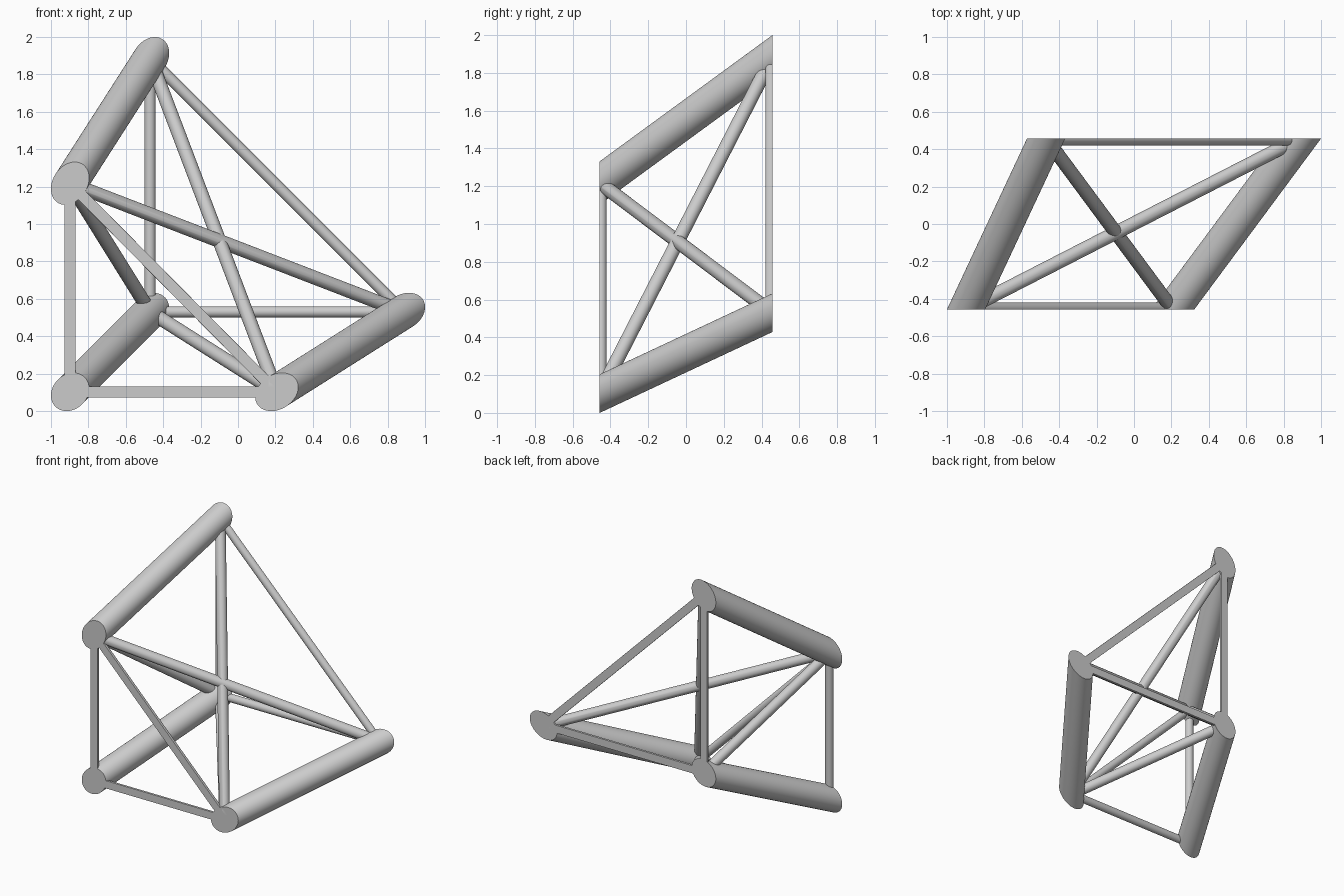
import bpy, bmesh, math
from mathutils import Vector

if "Cube" in bpy.data.objects:
    bpy.data.objects.remove(bpy.data.objects["Cube"], do_unlink=True)

steel = bpy.data.materials.new("grey steel")
steel.use_nodes = True
GREY = (0.6, 0.6, 0.6, 1.0)
steel.diffuse_color = GREY
steel.node_tree.nodes["Principled BSDF"].inputs["Base Color"].default_value = GREY

HALF = 0.457                     # end planes of the truss, y = -HALF and +HALF
R_CHORD, R_DIAGONAL, R_BAR = 0.0925, 0.037, 0.03

# Truss nodes: corner, top and side on each end plane
front = {"corner": Vector((-0.898, -HALF, 0.102)),
         "top": Vector((-0.898, -HALF, 1.217)),
         "side": Vector((0.207, -HALF, 0.102))}
back = {"corner": Vector((-0.47, HALF, 0.53)),
        "top": Vector((-0.47, HALF, 1.885)),
        "side": Vector((0.885, HALF, 0.53))}


def tube(name, a, b, radius, extend=0.0, sides=48):
    """Round tube from a to b, trimmed flat at both end planes."""
    axis = (b - a).normalized()
    a, b = a - axis * extend, b + axis * extend
    bm = bmesh.new()
    bmesh.ops.create_cone(bm, cap_ends=True, segments=sides, radius1=radius,
                          radius2=radius, depth=(b - a).length)
    turn = axis.to_track_quat('Z', 'Y').to_matrix().to_4x4()
    bm.transform(turn)
    bmesh.ops.translate(bm, verts=bm.verts, vec=(a + b) / 2)
    for s in (-1, 1):
        cut = bmesh.ops.bisect_plane(
            bm, geom=bm.verts[:] + bm.edges[:] + bm.faces[:], dist=1e-6,
            plane_co=(0, s * HALF, 0), plane_no=(0, s, 0), clear_outer=True)
        edges = [e for e in cut["geom_cut"] if isinstance(e, bmesh.types.BMEdge)]
        if edges:
            bmesh.ops.holes_fill(bm, edges=edges, sides=0)
    bmesh.ops.recalc_face_normals(bm, faces=bm.faces)
    mesh = bpy.data.meshes.new(name)
    bm.to_mesh(mesh)
    bm.free()
    mesh.materials.append(steel)
    obj = bpy.data.objects.new(name, mesh)
    bpy.context.collection.objects.link(obj)
    bpy.ops.object.select_all(action='DESELECT')
    obj.select_set(True)
    bpy.context.view_layer.objects.active = obj
    bpy.ops.object.shade_smooth_by_angle(angle=math.radians(30))
    return obj


# Thick chords running from front to back
for key in front:
    tube(key + "_chord", front[key], back[key], R_CHORD, extend=0.2)

# Thin triangle bars, sliced by the end planes
INSET = Vector((0, 0.007, 0))
for label, nodes, shift in (("front", front, INSET), ("back", back, -INSET)):
    for p, q in (("corner", "top"), ("corner", "side"), ("top", "side")):
        tube(f"{label}_{p}_{q}_bar", nodes[p] + shift, nodes[q] + shift, R_BAR)

# Diagonal braces across the long faces
for p, q in (("top", "side"), ("side", "top"), ("top", "corner"), ("side", "corner")):
    tube(f"{p}_to_{q}_brace", front[p], back[q], R_DIAGONAL)
